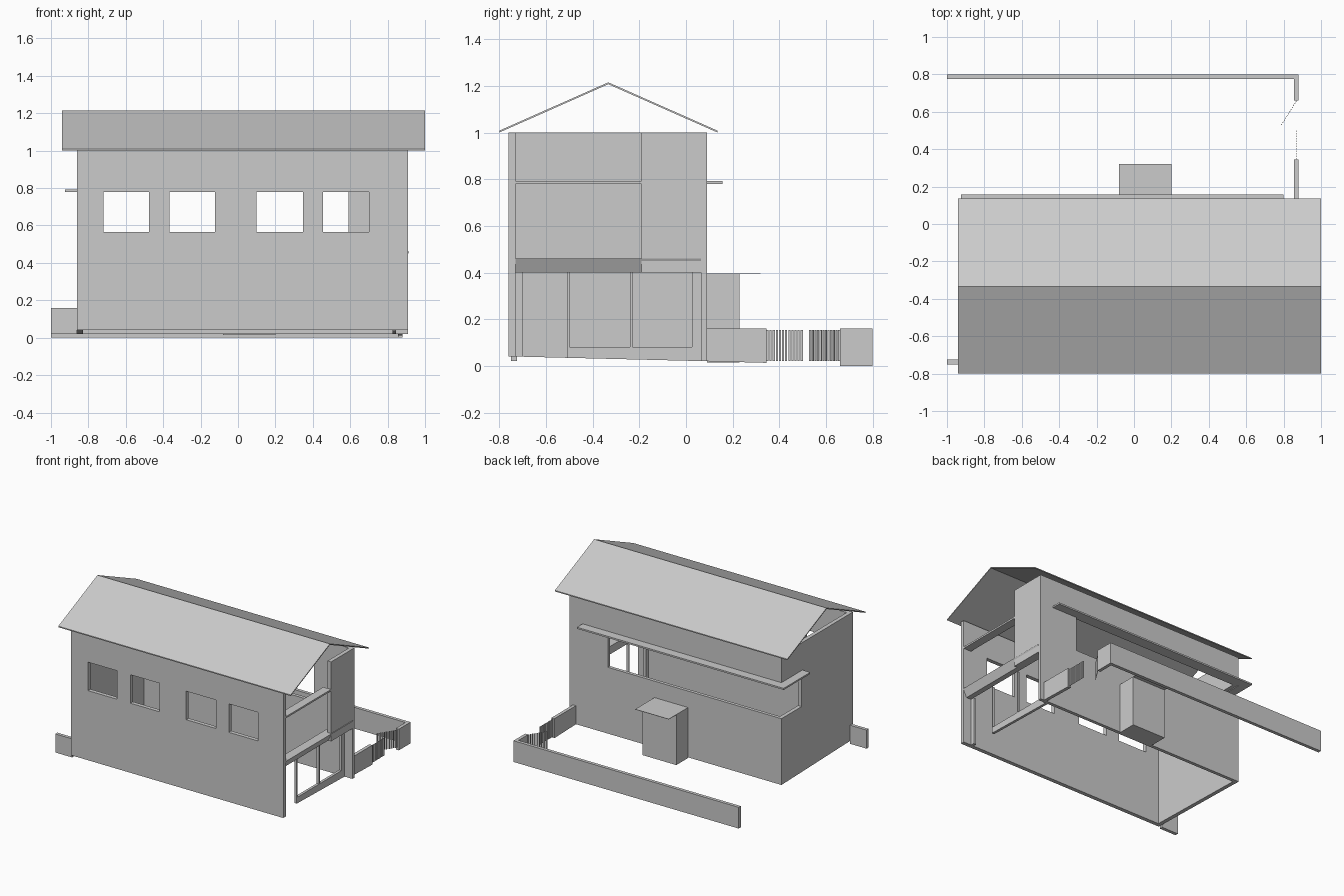
import bpy, bmesh
from mathutils import Vector

if "Cube" in bpy.data.objects:
    bpy.data.objects.remove(bpy.data.objects["Cube"])


def finish(name, bm):
    bmesh.ops.recalc_face_normals(bm, faces=bm.faces)
    me = bpy.data.meshes.new(name)
    bm.to_mesh(me)
    bm.free()
    ob = bpy.data.objects.new(name, me)
    bpy.context.collection.objects.link(ob)
    return ob


def extrude_faces(bm, vec):
    bmesh.ops.remove_doubles(bm, verts=bm.verts, dist=1e-5)
    r = bmesh.ops.extrude_face_region(bm, geom=bm.faces[:], use_keep_orig=True)
    vs = [g for g in r["geom"] if isinstance(g, bmesh.types.BMVert)]
    bmesh.ops.translate(bm, verts=vs, vec=vec)


def prism(name, pts, vec):
    bm = bmesh.new()
    bm.faces.new([bm.verts.new(p) for p in pts])
    extrude_faces(bm, vec)
    return finish(name, bm)


def box(name, x0, x1, y0, y1, z0, z1):
    return prism(name, [(x0, y0, z0), (x1, y0, z0), (x1, y1, z0), (x0, y1, z0)], (0, 0, z1 - z0))


def panel(name, u0, u1, v0, v1, holes, to3d, vec):
    """Flat wall with rectangular holes (u0, u1, v0, v1), thickened along vec."""
    us = sorted({u0, u1, *[h[i] for h in holes for i in (0, 1)]})
    vs = sorted({v0, v1, *[h[i] for h in holes for i in (2, 3)]})
    bm = bmesh.new()
    for a, b in zip(us, us[1:]):
        for c, d in zip(vs, vs[1:]):
            u, v = (a + b) / 2, (c + d) / 2
            if any(h[0] < u < h[1] and h[2] < v < h[3] for h in holes):
                continue
            bm.faces.new([bm.verts.new(to3d(p, q)) for p, q in ((a, c), (b, c), (b, d), (a, d))])
    extrude_faces(bm, vec)
    return finish(name, bm)


def ground(y):
    return 0.04 - 0.02 * (y + 0.73) / 0.82


def side(x, base):
    # side wall mapping whose bottom edge follows the sloping ground
    return lambda u, v: (x, u, ground(u) if v == base else v)


# Main walls
windows = [(a, b, 0.565, 0.78) for a, b in
           ((-0.72, -0.477), (-0.365, -0.122), (0.10, 0.347), (0.455, 0.70))]
panel("front_wall", -0.86, 0.91, 0.04, 1.0, windows, lambda u, v: (u, -0.76, v), (0, 0.03, 0))
panel("back_wall", -0.86, 0.91, 0.02, 1.0, [(-0.86, 0.59, 0.52, 0.785)],
      lambda u, v: (u, 0.065, v), (0, 0.025, 0))
panel("left_wall", -0.73, 0.065, 0.02, 1.0, [(-0.15, 0.065, 0.52, 0.785)],
      side(-0.86, 0.02), (0.03, 0, 0))
box("right_upper_wall", 0.88, 0.91, -0.19, 0.065, 0.40, 1.0)

# Right end: beam, ledge and glazing frame
prism("right_beam", [(0.845, -0.73, 0.40), (0.885, -0.73, 0.40), (0.915, -0.73, 0.46), (0.845, -0.73, 0.46)],
      (0, 0.795, 0))
box("right_ledge", 0.845, 0.91, -0.73, -0.19, 0.78, 0.793)
panel("right_window_frame", -0.73, 0.065, 0.03, 0.40,
      [(-0.70, -0.507, 0.03, 0.40), (-0.50, -0.24, 0.08, 0.40), (-0.23, 0.025, 0.08, 0.40)],
      side(0.825, 0.03), (0.02, 0, 0))

# Gable roof, thin folded sheet
t = 0.008
prism("roof", [(-0.94, -0.80, 1.0), (-0.94, -0.333, 1.215 - t), (-0.94, 0.135, 1.0),
               (-0.94, 0.135, 1.0 + t), (-0.94, -0.333, 1.215), (-0.94, -0.80, 1.0 + t)], (1.94, 0, 0))

# Canopy wrapping the back left corner
prism("canopy", [(0.80, 0.09, 0.78), (0.80, 0.157, 0.78), (-0.925, 0.157, 0.78),
                 (-0.925, -0.16, 0.78), (-0.86, -0.16, 0.78), (-0.86, 0.09, 0.78)], (0, 0, 0.012))

# Back porch
box("porch", -0.08, 0.20, 0.09, 0.23, 0.015, 0.393)
box("porch_roof", -0.08, 0.20, 0.09, 0.32, 0.393, 0.396)

# Boundary walls
box("left_stub_wall", -1.0, -0.86, -0.75, -0.725, 0.02, 0.16)
prism("back_fence", [(-1.0, 0.775, 0), (0.855, 0.775, 0), (0.855, 0.66, 0), (0.88, 0.66, 0),
                     (0.88, 0.80, 0), (-1.0, 0.80, 0)], (0, 0, 0.16))
prism("side_fence", [(0.855, 0.09, 0.02), (0.855, 0.345, 0.013), (0.855, 0.345, 0.16), (0.855, 0.09, 0.16)],
      (0.025, 0, 0))


# Gate leaves made of slats
def gate(name, start, end, n=12):
    a, b = Vector(start), Vector(end)
    d = (b - a) / n
    side_v = Vector((-d.y, d.x)).normalized() * 0.0015
    bm = bmesh.new()
    for i in range(n):
        p, q = a + d * i, a + d * (i + 0.65)
        bm.faces.new([bm.verts.new((c.x, c.y, 0.02)) for c in
                      (p - side_v, q - side_v, q + side_v, p + side_v)])
    extrude_faces(bm, (0, 0, 0.133))
    return finish(name, bm)


gate("gate_closed", (0.87, 0.345), (0.87, 0.505))
gate("gate_open", (0.87, 0.66), (0.785, 0.525))
